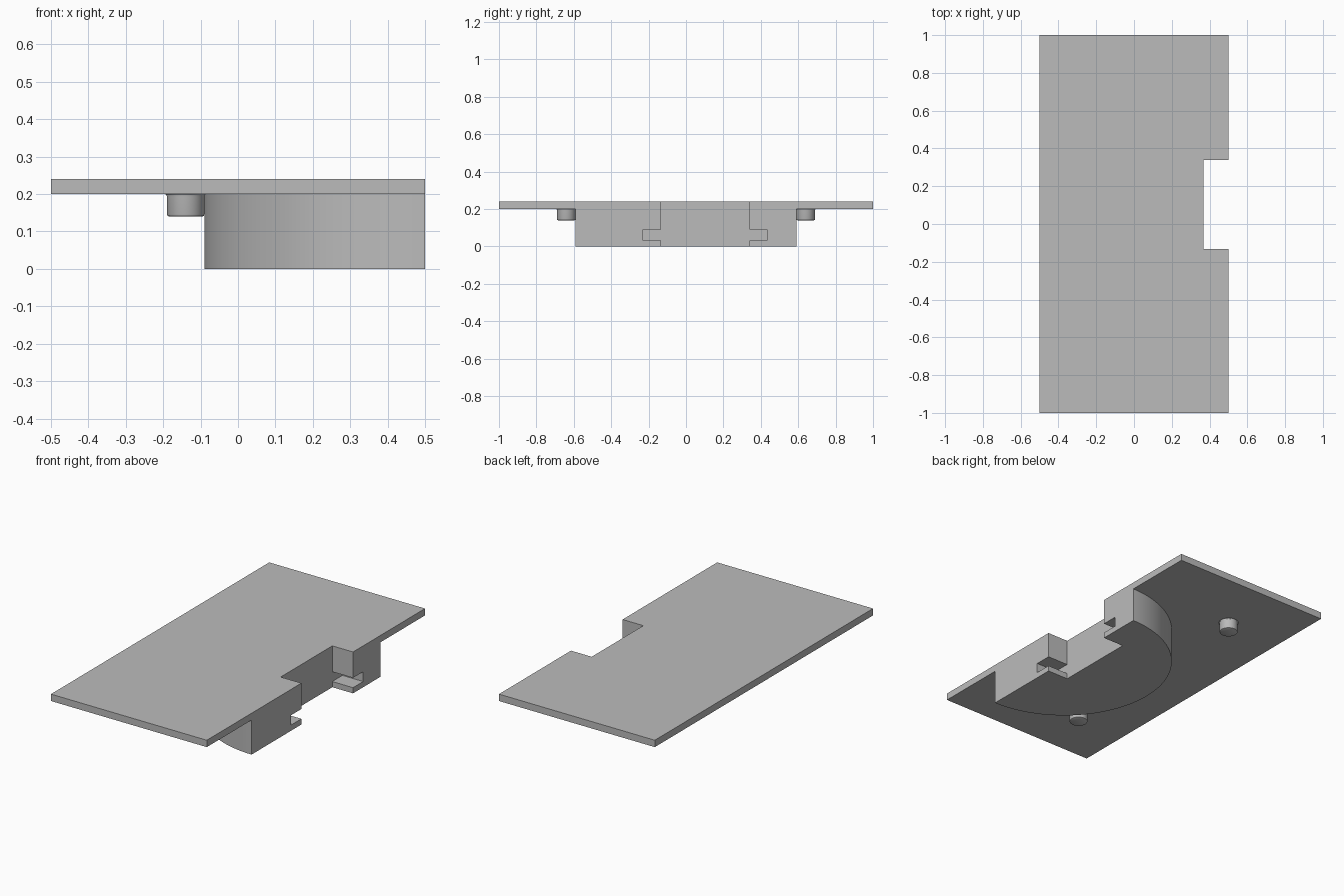
import bpy
import bmesh
from math import cos, sin, pi

cube = bpy.data.objects.get("Cube")
if cube:
    bpy.data.objects.remove(cube, do_unlink=True)

grey = bpy.data.materials.new("plain_grey")
grey.use_nodes = True
GREY = (0.5, 0.5, 0.5, 1)
grey.diffuse_color = GREY
grey.node_tree.nodes["Principled BSDF"].inputs["Base Color"].default_value = GREY


def finish(name, bm):
    bmesh.ops.recalc_face_normals(bm, faces=bm.faces)
    mesh = bpy.data.meshes.new(name)
    bm.to_mesh(mesh)
    bm.free()
    mesh.materials.append(grey)
    obj = bpy.data.objects.new(name, mesh)
    bpy.context.collection.objects.link(obj)
    return obj


def prism(name, outline, z0, z1):
    """Extrude a plan outline from z0 up to z1."""
    bm = bmesh.new()
    face = bm.faces.new([bm.verts.new((x, y, z0)) for x, y in outline])
    top = bmesh.ops.extrude_face_region(bm, geom=[face])["geom"]
    bmesh.ops.translate(bm, vec=(0, 0, z1 - z0),
                        verts=[v for v in top if isinstance(v, bmesh.types.BMVert)])
    return finish(name, bm)


def rect(x0, x1, y0, y1):
    return [(x0, y0), (x1, y0), (x1, y1), (x0, y1)]


def lathe(name, profile, x, y, steps=40):
    """Spin a radius/height profile about a vertical axis at x, y."""
    bm = bmesh.new()
    rings = [[bm.verts.new((x + r * cos(2 * pi * i / steps),
                            y + r * sin(2 * pi * i / steps), z))
              for i in range(steps)] for r, z in profile]
    for a, b in zip(rings, rings[1:]):
        for i in range(steps):
            j = (i + 1) % steps
            bm.faces.new((a[i], a[j], b[j], b[i]))
    bm.faces.new(rings[0])
    bm.faces.new(rings[-1])
    return finish(name, bm)


def smooth(obj):
    bpy.ops.object.select_all(action="DESELECT")
    obj.select_set(True)
    bpy.context.view_layer.objects.active = obj
    bpy.ops.object.shade_smooth_by_angle(angle=pi / 6)


# Flat plate with a half-round block hanging below its left edge
plate = prism("top_plate", rect(-0.5, 0.5, -1, 1), 0.2, 0.24)
ARC = 64
half_round = [(0.5 - 0.59 * sin(pi * i / ARC), 0.59 * cos(pi * i / ARC))
              for i in range(ARC + 1)]
block = prism("half_round_block", half_round, 0, 0.2)

# Square notch through both parts, widened by a low side slot in the block
notch = prism("notch_cutter", rect(0.367, 0.6, -0.133, 0.34), -0.1, 0.3)
slot = prism("slot_cutter", rect(0.367, 0.6, -0.23, 0.433), 0.033, 0.09)
for obj, cutters in ((plate, [notch]), (block, [notch, slot])):
    for cutter in cutters:
        mod = obj.modifiers.new(cutter.name, "BOOLEAN")
        mod.operation = "DIFFERENCE"
        mod.solver = "EXACT"
        mod.object = cutter
    bpy.context.view_layer.update()
    evaluated = obj.evaluated_get(bpy.context.evaluated_depsgraph_get())
    mesh = bpy.data.meshes.new_from_object(evaluated)
    obj.modifiers.clear()
    obj.data = mesh
for cutter in (notch, slot):
    bpy.data.objects.remove(cutter, do_unlink=True)
smooth(block)

# Short pegs under the plate, with a flared root and eased lower rim
peg_profile = [(0.054, 0.2), (0.051, 0.197), (0.05, 0.193),
               (0.05, 0.146), (0.0485, 0.142), (0.045, 0.14)]
for side, y in (("front", -0.64), ("back", 0.64)):
    smooth(lathe(side + "_peg", peg_profile, -0.14, y))
